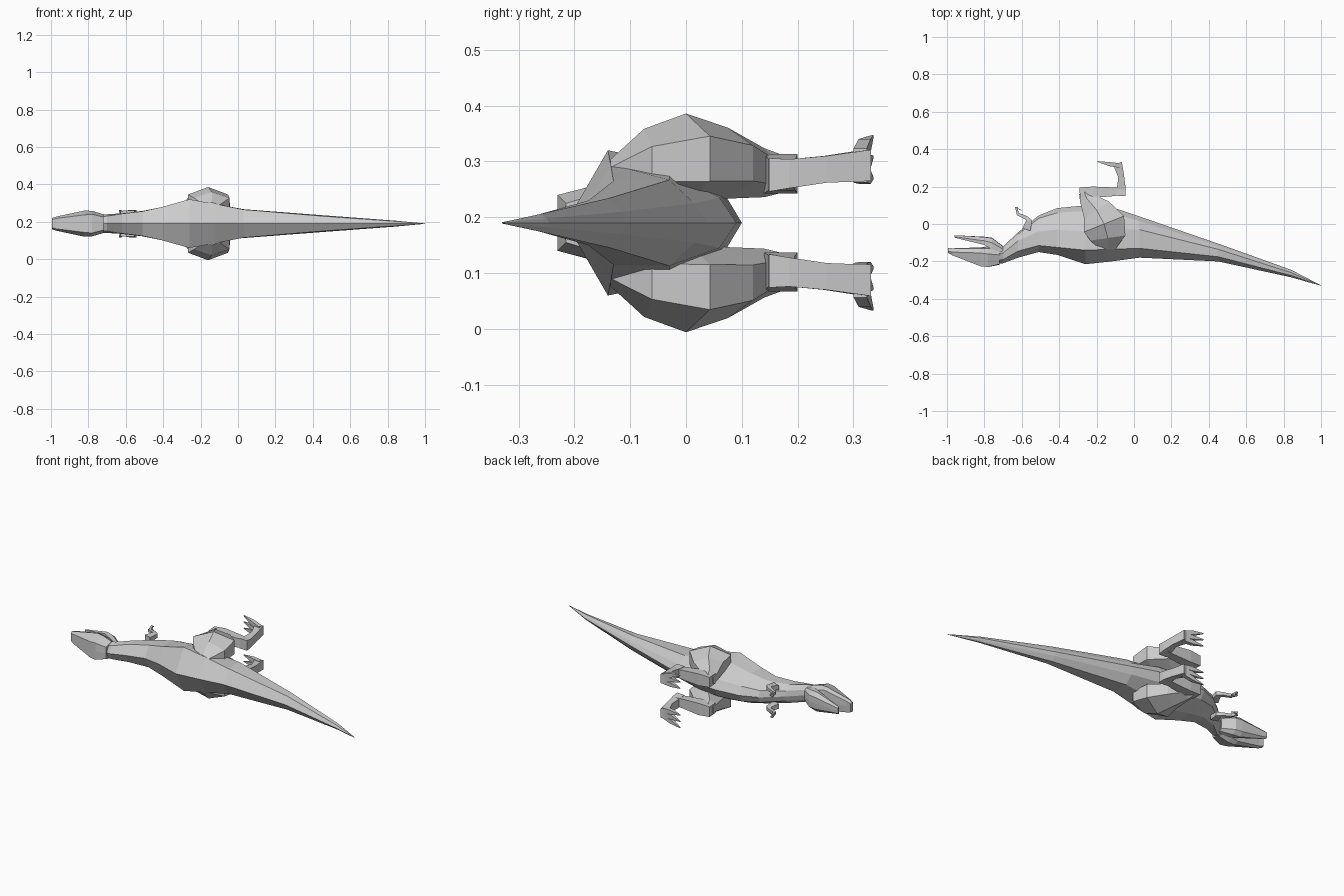
import bpy, bmesh, math
from mathutils import Vector

MID = 0.19   # height of the animal's symmetry plane: it lies on its side
grey = bpy.data.materials.new("grey hide")
grey.diffuse_color = (0.6, 0.6, 0.6, 1)


def loft(name, rings):
    """Skin a list of equal-length rings and cap both ends."""
    bm = bmesh.new()
    vs = [[bm.verts.new(p) for p in r] for r in rings]
    n = len(rings[0])
    for a, b in zip(vs, vs[1:]):
        for i in range(n):
            j = (i + 1) % n
            bm.faces.new((a[i], a[j], b[j], b[i]))
    bm.faces.new(vs[0])
    bm.faces.new(vs[-1][::-1])
    bmesh.ops.remove_doubles(bm, verts=bm.verts, dist=0.0005)
    bmesh.ops.recalc_face_normals(bm, faces=bm.faces)
    me = bpy.data.meshes.new(name)
    bm.to_mesh(me)
    bm.free()
    me.materials.append(grey)
    ob = bpy.data.objects.new(name, me)
    bpy.context.collection.objects.link(ob)
    return ob


def hull(name, sections):
    """Section = x, back y, three (y, half width) edge points, belly y."""
    rings = []
    for x, back, *edge, belly in sections:
        pairs = list(zip(edge[::2], edge[1::2]))
        ring = [(x, back, MID)] + [(x, y, MID + h) for y, h in pairs]
        ring += [(x, belly, MID)] + [(x, y, MID - h) for y, h in pairs[::-1]]
        rings.append(ring)
    return loft(name, rings)


def limb(name, points, sides=4):
    """Point = x, y, offset from mid plane, half depth, half width. Both sides."""
    for side, tag in ((1, "upper"), (-1, "lower")):
        rings = []
        for i, (x, y, h, w, d) in enumerate(points):
            a, b = points[max(i - 1, 0)], points[min(i + 1, len(points) - 1)]
            t = Vector((b[0] - a[0], b[1] - a[1], 0)).normalized()
            n = Vector((-t.y, t.x, 0))
            ring = []
            for k in range(sides):
                ang = 2 * math.pi * (k + 0.5) / sides
                s = 1 / math.cos(math.pi / sides)
                p = Vector((x, y, 0)) + n * w * s * math.cos(ang)
                ring.append((p.x, p.y, MID + side * (h + d * s * math.sin(ang))))
            rings.append(ring)
        loft(f"{tag}_{name}", rings)


# Torso, neck and tail in one skin
hull("body", [
    (-0.78, -0.21, -0.20, 0.03, -0.165, 0.045, -0.135, 0.03, -0.125),
    (-0.70, -0.21, -0.19, 0.04, -0.155, 0.05, -0.13, 0.03, -0.12),
    (-0.62, -0.18, -0.145, 0.053, -0.09, 0.055, -0.055, 0.03, -0.045),
    (-0.51, -0.15, -0.115, 0.066, -0.04, 0.068, 0.03, 0.035, 0.045),
    (-0.41, -0.165, -0.125, 0.088, -0.03, 0.088, 0.06, 0.045, 0.085),
    (-0.26, -0.215, -0.14, 0.13, -0.04, 0.11, 0.07, 0.05, 0.10),
    (-0.12, -0.20, -0.135, 0.105, -0.03, 0.09, 0.06, 0.045, 0.09),
    (0.03, -0.18, -0.13, 0.075, -0.03, 0.077, 0.015, 0.035, 0.04),
    (0.45, -0.20, -0.175, 0.04, -0.135, 0.045, -0.115, 0.02, -0.105),
    (0.84, -0.285, -0.275, 0.012, -0.26, 0.016, -0.25, 0.008, -0.245),
    (1.0, -0.33, -0.33, 0.001, -0.329, 0.001, -0.328, 0.001, -0.328),
])

# Flat-topped skull
hull("skull", [
    (-0.995, -0.155, -0.155, 0.022, -0.145, 0.03, -0.128, 0.025, -0.128),
    (-0.97, -0.168, -0.168, 0.028, -0.15, 0.038, -0.13, 0.033, -0.13),
    (-0.82, -0.226, -0.226, 0.047, -0.155, 0.07, -0.13, 0.06, -0.125),
    (-0.78, -0.23, -0.23, 0.05, -0.16, 0.068, -0.13, 0.05, -0.12),
    (-0.72, -0.218, -0.215, 0.035, -0.165, 0.05, -0.135, 0.035, -0.128),
])

# Open lower jaw
hull("lower_jaw", [
    (-0.96, -0.073, -0.073, 0.02, -0.068, 0.022, -0.06, 0.015, -0.06),
    (-0.80, -0.112, -0.112, 0.055, -0.09, 0.058, -0.07, 0.035, -0.068),
    (-0.76, -0.135, -0.135, 0.055, -0.10, 0.055, -0.075, 0.035, -0.073),
    (-0.70, -0.155, -0.155, 0.04, -0.135, 0.04, -0.12, 0.03, -0.118),
])

# Hind legs
limb("thigh", [
    (-0.14, -0.135, 0.085, 0.04, 0.025), (-0.14, -0.075, 0.105, 0.095, 0.055),
    (-0.16, 0.0, 0.115, 0.115, 0.07), (-0.20, 0.075, 0.107, 0.08, 0.055),
    (-0.255, 0.14, 0.09, 0.04, 0.038), (-0.265, 0.17, 0.088, 0.03, 0.03)], 6)
limb("shin", [
    (-0.29, 0.165, 0.088, 0.03, 0.03), (-0.22, 0.17, 0.088, 0.03, 0.035),
    (-0.12, 0.172, 0.086, 0.024, 0.028), (-0.05, 0.175, 0.086, 0.018, 0.022)])
limb("ankle", [
    (-0.07, 0.15, 0.086, 0.025, 0.03), (-0.068, 0.185, 0.088, 0.024, 0.026),
    (-0.068, 0.25, 0.096, 0.016, 0.024), (-0.088, 0.325, 0.103, 0.024, 0.028)])
for toe, tip in (("inner", 0.08), ("middle", 0.118), ("outer", 0.155)):
    root = 0.103 + (tip - 0.118) * 0.5
    limb(toe + "_toe", [
        (-0.07, 0.312, root, 0.012, 0.012), (-0.13, 0.32, (root + tip) / 2, 0.011, 0.012),
        (-0.195, 0.334, tip, 0.002, 0.002)])

# Small arms with two claws
limb("arm", [
    (-0.575, -0.03, 0.055, 0.022, 0.015), (-0.56, 0.02, 0.062, 0.016, 0.012),
    (-0.575, 0.032, 0.062, 0.01, 0.009), (-0.625, 0.055, 0.06, 0.007, 0.008)])
for claw, dx, dh in (("front", -0.005, 0.008), ("rear", 0.012, -0.008)):
    limb(claw + "_claw", [
        (-0.62, 0.05, 0.06, 0.006, 0.006), (-0.63, 0.09, 0.06 + dh, 0.006, 0.005),
        (-0.615 + dx, 0.085 - dx, 0.06 + dh, 0.002, 0.002)])
